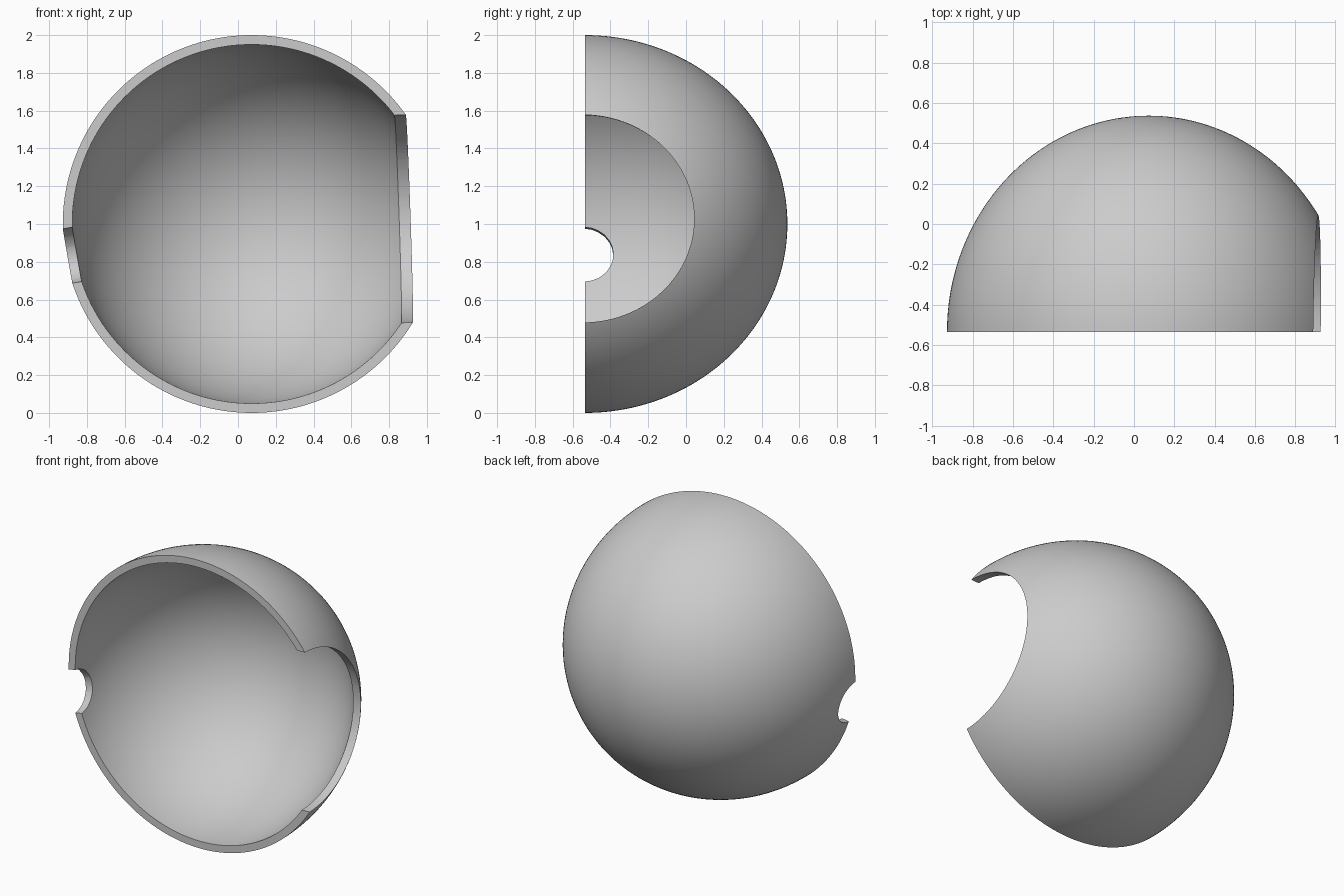
import bpy, bmesh, math
from mathutils import Vector

if "Cube" in bpy.data.objects:
    bpy.data.objects.remove(bpy.data.objects["Cube"])

CENTRE = Vector((0.0725, -0.535, 1.0))   # centre of the rim circle
WALL, DEPTH = 0.05, 1.072
INNER = 1 - WALL

# Round holes through the wall: axis direction and radius (right side, left side)
HOLES = [(Vector((0.83, -0.01, 0.028)).normalized(), 0.55),
         (Vector((-0.972, -0.007, -0.169)).normalized(), 0.147)]


def place(p, scale, depth):
    return Vector((p.x * scale, p.y * depth, p.z * scale)) + CENTRE


def widen(p):
    """Slide an inner-wall point away from a hole axis so the hole walls run parallel."""
    for axis, radius in HOLES:
        edge = math.asin(radius)
        shift = math.asin(radius / INNER) - edge
        angle = p.angle(axis)
        fall = max(0.0, 1 - (angle - edge) / 0.3)
        side = (p - axis * p.dot(axis)).normalized()
        angle += shift * fall
        if fall > 0:
            q = axis * math.cos(angle) + side * math.sin(angle)
            p = Vector((q.x, 0.0 if abs(p.y) < 1e-4 else q.y, q.z))
    return p


# Unit half sphere with its pole to the back, trimmed by the hole planes
dome = bmesh.new()
bmesh.ops.create_uvsphere(dome, u_segments=192, v_segments=96, radius=1)
for v in dome.verts:
    v.co = Vector((v.co.x, v.co.z, -v.co.y))
cuts = [(Vector((0, 0, 0)), Vector((0, -1, 0)))]
cuts += [(axis * math.sqrt(1 - radius ** 2), axis) for axis, radius in HOLES]
for point, normal in cuts:
    bmesh.ops.bisect_plane(dome, geom=dome.verts[:] + dome.edges[:] + dome.faces[:], dist=1e-5,
                           plane_co=point, plane_no=normal, clear_outer=True)
bmesh.ops.remove_doubles(dome, verts=dome.verts, dist=1e-4)
dome.verts.index_update()

# Outer skin, inner skin and the edge faces between them
bm = bmesh.new()
points = [v.co.copy() for v in dome.verts]
outer = [bm.verts.new(place(p, 1, DEPTH)) for p in points]
inner = [bm.verts.new(place(widen(p), INNER, DEPTH - WALL)) for p in points]
for f in dome.faces:
    ids = [v.index for v in f.verts]
    bm.faces.new([outer[i] for i in ids])
    bm.faces.new([inner[i] for i in reversed(ids)])
for e in dome.edges:
    if e.is_boundary:
        a, b = (v.index for v in e.verts)
        bm.faces.new((outer[a], outer[b], inner[b], inner[a]))
dome.free()
bmesh.ops.recalc_face_normals(bm, faces=bm.faces)

mesh = bpy.data.meshes.new("shell")
bm.to_mesh(mesh)
bm.free()
shell = bpy.data.objects.new("shell", mesh)
bpy.context.collection.objects.link(shell)
bpy.context.view_layer.objects.active = shell
shell.select_set(True)
bpy.ops.object.shade_smooth_by_angle(angle=math.radians(35))
